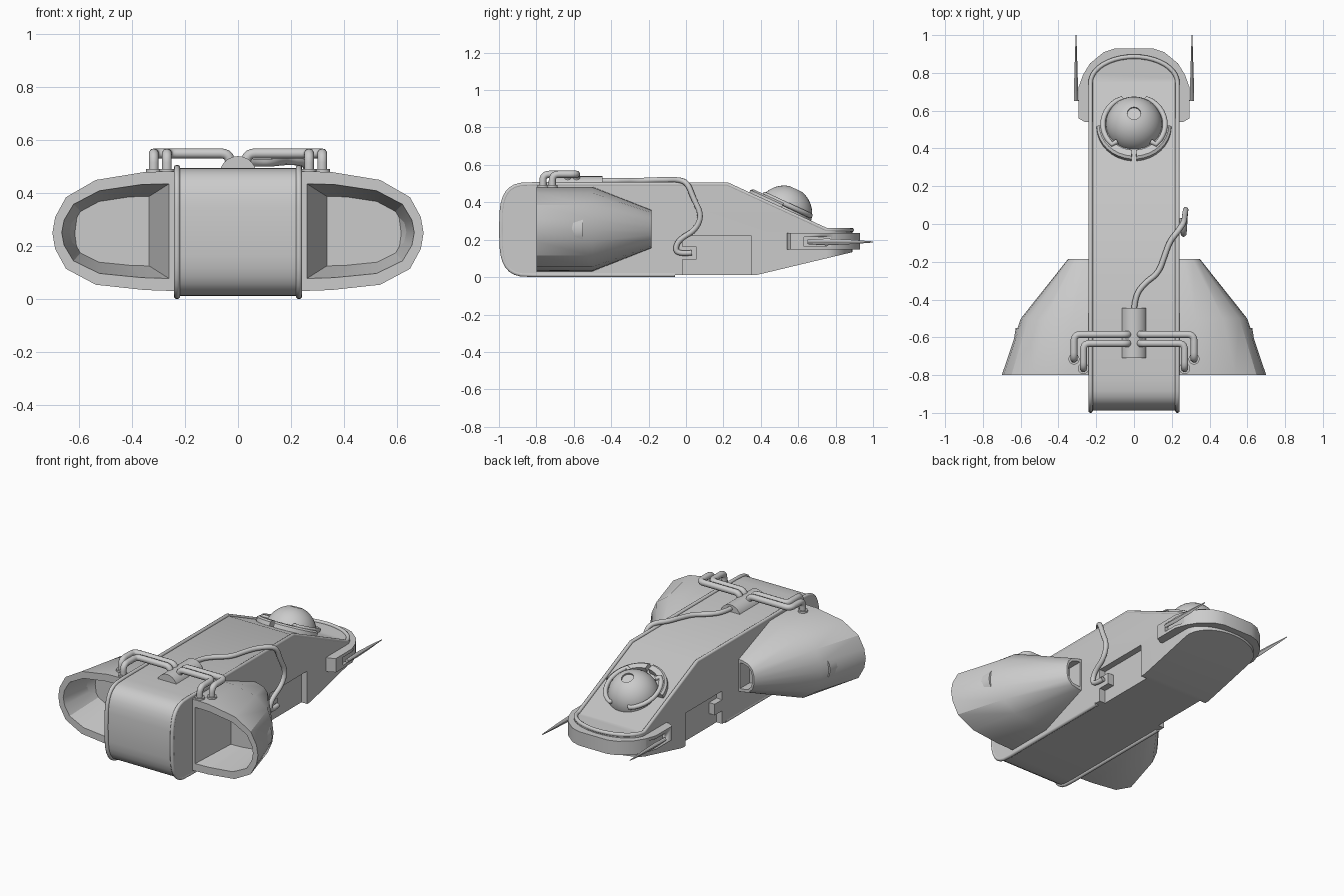
import bpy, bmesh, math
from mathutils import Matrix, Vector

if "Cube" in bpy.data.objects:
    bpy.data.objects.remove(bpy.data.objects["Cube"])


def mesh_object(name, bm, smooth=30):
    bmesh.ops.recalc_face_normals(bm, faces=bm.faces)
    me = bpy.data.meshes.new(name)
    bm.to_mesh(me)
    bm.free()
    ob = bpy.data.objects.new(name, me)
    bpy.context.collection.objects.link(ob)
    shade(ob, smooth)
    return ob


def shade(ob, angle=30):
    bpy.ops.object.select_all(action='DESELECT')
    ob.select_set(True)
    bpy.context.view_layer.objects.active = ob
    bpy.ops.object.shade_smooth_by_angle(angle=math.radians(angle))


def loft(name, rings, close=False):
    """Skin between equal rings of 3D points, capped at both ends."""
    bm = bmesh.new()
    vs = [[bm.verts.new(p) for p in r] for r in rings]
    n = len(rings[0])
    for a, b in zip(vs, vs[1:]):
        for i in range(n):
            j = (i + 1) % n
            bm.faces.new((a[i], a[j], b[j], b[i]))
    bm.faces.new(vs[0])
    bm.faces.new(vs[-1])
    return mesh_object(name, bm)


def box(name, lo, hi):
    bm = bmesh.new()
    bmesh.ops.create_cube(bm, size=1)
    for v in bm.verts:
        v.co = [lo[k] + (v.co[k] + .5) * (hi[k] - lo[k]) for k in range(3)]
    return mesh_object(name, bm)


def cylinder(name, r, depth, matrix, segs=24):
    bm = bmesh.new()
    bmesh.ops.create_cone(bm, cap_ends=True, segments=segs, radius1=r, radius2=r, depth=depth, matrix=matrix)
    return mesh_object(name, bm)


def fillet(pts, r, steps=5):
    """Round the inner corners of a path."""
    pts = [Vector(p) for p in pts]
    out = [pts[0]]
    for a, b, c in zip(pts, pts[1:], pts[2:]):
        p, q = b + (a - b).normalized() * r, b + (c - b).normalized() * r
        for i in range(steps + 1):
            t = i / steps
            out.append(p * (1 - t) ** 2 + b * 2 * t * (1 - t) + q * t * t)
    return out + [pts[-1]]


def tube(name, pts, r, kind='POLY', cyclic=False):
    cu = bpy.data.curves.new(name, 'CURVE')
    cu.dimensions = '3D'
    cu.bevel_depth, cu.bevel_resolution, cu.use_fill_caps = r, 3, True
    sp = cu.splines.new(kind)
    sp.points.add(len(pts) - 1)
    for p, co in zip(sp.points, pts):
        p.co = (*co, 1)
    sp.use_cyclic_u = cyclic
    if kind == 'NURBS':
        sp.order_u, sp.use_endpoint_u, sp.resolution_u = 3, True, 6
    ob = bpy.data.objects.new(name, cu)
    bpy.context.collection.objects.link(ob)
    bpy.ops.object.select_all(action='DESELECT')
    ob.select_set(True)
    bpy.context.view_layer.objects.active = ob
    bpy.ops.object.convert(target='MESH')
    shade(bpy.context.object, 45)


def boolean(ob, cutter, op):
    m = ob.modifiers.new(op, 'BOOLEAN')
    m.operation, m.object, m.solver = op, cutter, 'EXACT'
    bpy.context.view_layer.objects.active = ob
    bpy.ops.object.modifier_apply(modifier=m.name)
    bpy.data.objects.remove(cutter)


# Main hull: side profile trimmed by a plan outline with a rounded nose
def power(v):
    return math.copysign(abs(v) ** .6, v)


front = []
for i in range(17):
    t = math.radians(-90 + 180 * i / 16)
    front.append((-.82 - .168 * power(max(0, math.cos(t))), .254 + .242 * power(math.sin(t))))
profile = front + [(.22, .496), (.75, .252), (.9, .252), (.9, .136), (.38, .012)]
hull = loft("hull", [[(x, y, z) for y, z in profile] for x in (-.24, .24)])
nose = [(.24 * math.cos(math.pi * i / 20), .75 + .14 * math.sin(math.pi * i / 20)) for i in range(21)]
plan = [(-.24 - .01, -1.1), (.24 + .01, -1.1), (.25, .7)] + nose + [(-.25, .7)]
boolean(hull, loft("plan_cutter", [[(x, y, z) for x, y in plan] for z in (-.1, .7)]), 'INTERSECT')
for s in (1, -1):
    xs = sorted((s * .2, s * .3))
    boolean(hull, box("recess_cutter", (xs[0], -.02, -.1), (xs[1], .35, .22)), 'DIFFERENCE')
shade(hull)

# Raised edge rim running along the hull and round the nose
half = [(-.06, .012)] + front + [(.22, .496), (.75, .252)]
right = [(.23, y, z) for y, z in half]
arc = [(x * .96, y - .004, .252) for x, y in nose[1:-1]]
tube("edge_rim", right + arc + [(-x, y, z) for x, y, z in reversed(right)], .012)

# Nose bumper with side slots
outline = [(.26, .54), (.295, .56), (.295, .72), (.27, .79), (.233, .85), (.16, .91), (.1, .93)]
outline += [(-x, y) for x, y in reversed(outline)]
bumper = loft("nose_bumper", [[(x, y, z) for x, y in outline] for z in (.147, .235)])
for s in (1, -1):
    xs = sorted((s * .275, s * .35))
    boolean(bumper, box("slot_cutter", (xs[0], .63, .165), (xs[1], .95, .215)), 'DIFFERENCE')

# Flared intake pods: (y, inner x, width scale, height scale)
lip = [(.245, .483), (.36, .48), (.54, .45), (.65, .385), (.69, .31), (.70, .25),
       (.69, .19), (.65, .115), (.54, .055), (.36, .035), (.245, .031)]
stations = [(-.55, .335, .64, .58), (-.8, .26, .89, .79), (-.8, .235, 1.022, 1), (-.5, .235, .8, 1),
            (-.185, .235, .25, .45), (-.185, .25, .19, .36), (-.28, .25, .19, .36)]
for s, side in ((1, "right"), (-1, "left")):
    loft(side + "_intake_pod", [[(s * (x0 + (x - .245) * sx), y, .257 + (z - .257) * sz) for x, z in lip]
                                for y, x0, sx, sz in stations])

    # Pair of bent pipes with flanges
    for k, (y0, x1, y1) in enumerate(((-.585, .318, -.715), (-.632, .268, -.765))):
        path = [(.03, y0, .49), (.03, y0, .55), (x1, y0, .55), (x1, y1, .55), (x1, y1, .46)]
        tube(f"{side}_pipe_{k}", [(s * p.x, p.y, p.z) for p in fillet(path, .035)], .019)
        cylinder(f"{side}_pipe_flange_{k}", .029, .02, Matrix.Translation((s * x1, y1, .482)))

    # Nose spike: flattened blade
    blade = [(.65, .012, .012), (.75, .01, .018), (.88, .006, .012), (1.0, .002, .003)]
    loft(side + "_spike", [[(s * (.307 + w * a), y, .188 + h * b) for a, b in
                            ((1, 0), (.6, .7), (0, 1), (-.6, .7), (-1, 0), (-.6, -.7), (0, -1), (.6, -.7))]
                           for y, w, h in blade])

    # Cable socket in the recess
    xs = sorted((s * .19, s * .24))
    box(side + "_socket", (xs[0], -.02, .095), (xs[1], .055, .165))

# Top generator drum and its cable
cylinder("generator", .07, .265, Matrix.Translation((0, -.578, .47)) @ Matrix.Rotation(math.pi / 2, 4, 'X'))
tube("cable", [(0, -.46, .515), (.005, -.38, .515), (.06, -.31, .515), (.13, -.26, .515), (.165, -.16, .52),
               (.19, -.09, .52), (.24, -.03, .52), (.265, .01, .50), (.268, .04, .42), (.275, .085, .33),
               (.27, .05, .25), (.265, -.04, .20), (.262, -.06, .14), (.26, -.02, .125), (.255, .03, .13)],
     .015, 'NURBS')

# Sensor dome on the sloping nose, with lens, split collar and clamps
tilt = Matrix.Translation((0, .515, .365)) @ Matrix.Rotation(-.433, 4, 'X')
bm = bmesh.new()
bmesh.ops.create_uvsphere(bm, u_segments=32, v_segments=16, radius=.15,
                          matrix=Matrix.Translation((0, .525, .34)) @ Matrix.Rotation(-.433, 4, 'X'))
dome = mesh_object("dome", bm)
axis = Vector((0, math.sin(.433), math.cos(.433)))
lens_at = Vector((0, .525, .34)) + axis * .155
boolean(dome, cylinder("lens_cutter", .036, .04, Matrix.Translation(lens_at) @ Matrix.Rotation(-.433, 4, 'X')),
        'DIFFERENCE')
shade(dome)
for s, side in ((1, "right"), (-1, "left")):
    rings = []
    for i in range(9):
        a = math.radians(-86 + 84 * i / 8)
        rings.append([tilt @ Vector((s * r * math.cos(a), r * math.sin(a), z))
                      for r, z in ((.15, -.02), (.198, -.02), (.198, .02), (.185, .03), (.15, .03))])
    loft(side + "_dome_collar", rings)
    clamp = [(.135, -48), (.165, -45)] + [(.165, d) for d in range(-35, 66, 10)] + [(.14, 68)]
    tube(side + "_dome_clamp", [tilt @ Vector((s * r * math.cos(math.radians(d)), r * math.sin(math.radians(d)), .03))
                                for r, d in clamp], .014)
